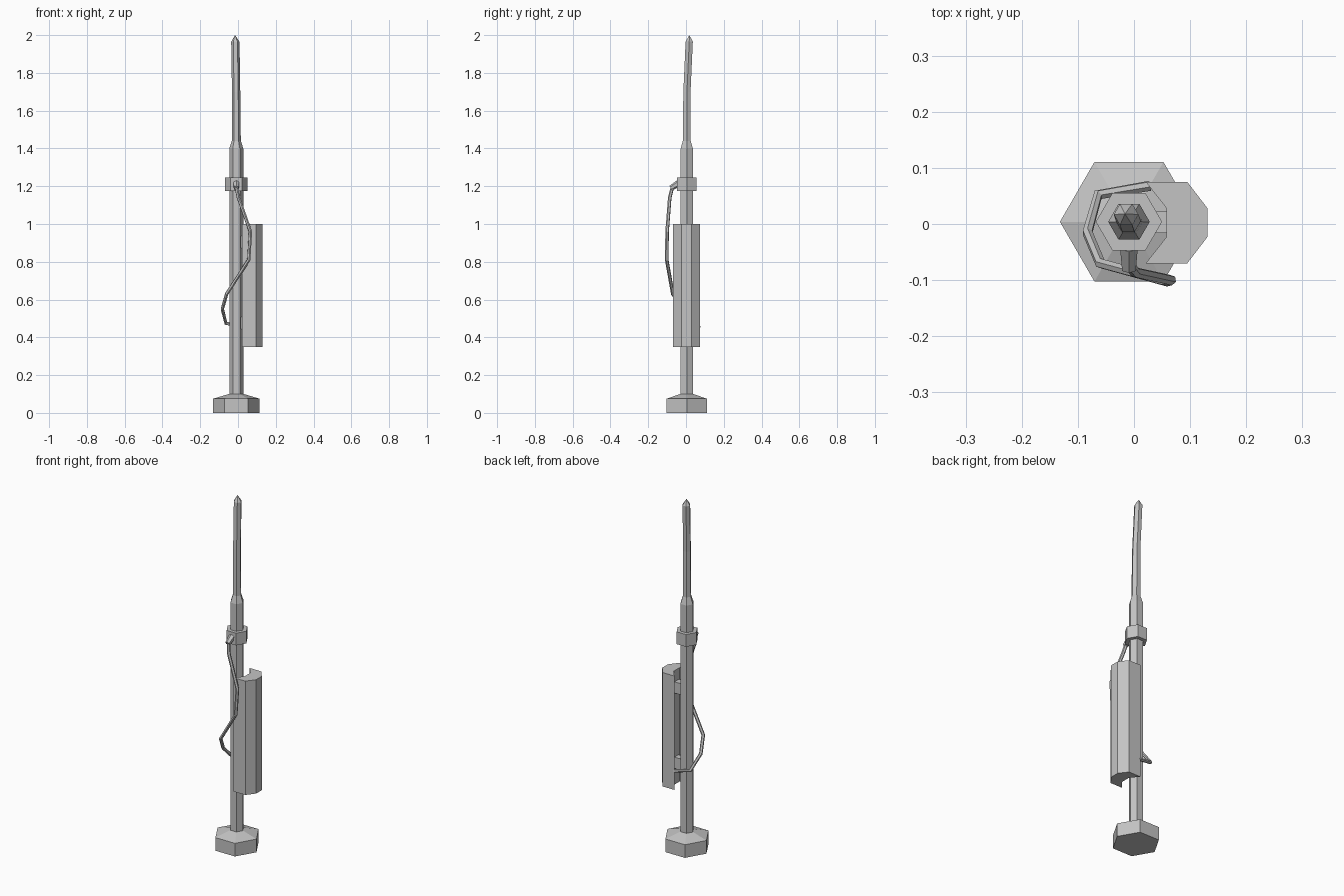
import bpy, bmesh, math
from mathutils import Vector

cube = bpy.data.objects.get("Cube")
if cube:
    bpy.data.objects.remove(cube, do_unlink=True)

grey = bpy.data.materials.new("metal_grey")
grey.use_nodes = True
COLOUR = (0.55, 0.55, 0.55, 1)
grey.diffuse_color = COLOUR
for node in grey.node_tree.nodes:
    if node.type == 'BSDF_PRINCIPLED':
        node.inputs["Base Color"].default_value = COLOUR

CX, CY = -0.009, 0.004  # mast axis


def add_object(name, bm):
    bmesh.ops.recalc_face_normals(bm, faces=bm.faces[:])
    mesh = bpy.data.meshes.new(name)
    bm.to_mesh(mesh)
    bm.free()
    mesh.materials.append(grey)
    obj = bpy.data.objects.new(name, mesh)
    bpy.context.collection.objects.link(obj)
    return obj


def hex_loft(name, rings):
    """Six-sided loft through rings of (x, y, z, radius); radius 0 is a point."""
    bm = bmesh.new()
    loops = []
    for x, y, z, r in rings:
        angles = [math.tau * i / 6 for i in range(6)] if r else [0]
        loops.append([bm.verts.new((x + r * math.cos(a), y + r * math.sin(a), z)) for a in angles])
    for low, high in zip(loops, loops[1:]):
        for i in range(6):
            j = (i + 1) % 6
            if len(high) == 1:
                bm.faces.new((low[i], low[j], high[0]))
            else:
                bm.faces.new((low[i], low[j], high[j], high[i]))
    for loop in (loops[0], loops[-1]):
        if len(loop) > 1:
            bm.faces.new(loop)
    return add_object(name, bm)


def prism(name, outline, z0, z1):
    bm = bmesh.new()
    face = bm.faces.new([bm.verts.new((x, y, z0)) for x, y in outline])
    top = bmesh.ops.extrude_face_region(bm, geom=[face], use_keep_orig=True)["geom"]
    for v in top:
        if isinstance(v, bmesh.types.BMVert):
            v.co.z = z1
    return add_object(name, bm)


# Hexagonal foot, shaft, collar and slightly bent upper rod
hex_loft("foot", [(CX, CY, 0, 0.123), (CX, CY, 0.075, 0.123), (CX, CY, 0.1, 0.04)])
hex_loft("shaft", [(CX, CY, 0.09, 0.037), (CX, CY, 1.4, 0.037), (CX, CY, 1.44, 0.024)])
hex_loft("collar", [(CX, CY, 1.175, 0.059), (CX, CY, 1.245, 0.059)])
hex_loft("upper_rod", [
    (CX, CY, 1.43, 0.024), (-0.01, 0.005, 1.7, 0.022),
    (-0.014, 0.017, 1.965, 0.022), (-0.016, 0.018, 2.0, 0)])

# Curved side shield, hollowed toward the shaft
prism("side_shield", [
    (0.021, 0.075), (0.095, 0.075), (0.131, 0.028), (0.131, -0.023),
    (0.095, -0.07), (0.021, -0.07), (0.058, -0.023), (0.058, 0.028)], 0.35, 1.0)

# Brackets holding the shield
for label, z in (("lower", 0.475), ("upper", 0.905)):
    prism(label + "_bracket", [(0.01, -0.016), (0.065, -0.016),
                               (0.065, 0.022), (0.01, 0.022)], z - 0.032, z + 0.032)

# Hose nozzle on the collar front
start, end = Vector((CX, -0.04, 1.215)), Vector((CX, -0.08, 1.19))
axis = end - start
bm = bmesh.new()
bmesh.ops.create_cone(bm, cap_ends=True, segments=6, radius1=0.018, radius2=0.014, depth=axis.length)
turn = axis.to_track_quat('Z', 'Y').to_matrix().to_4x4()
bmesh.ops.transform(bm, matrix=turn, verts=bm.verts[:])
bmesh.ops.translate(bm, vec=(start + end) / 2, verts=bm.verts[:])
add_object("hose_nozzle", bm)

# Hanging hose that wraps round behind the shaft to the shield
path = [(CX, -0.072, 1.195), (0.002, -0.086, 1.14), (0.066, -0.1, 0.96), (0.057, -0.102, 0.81),
        (-0.06, -0.07, 0.63), (-0.083, -0.015, 0.55), (-0.064, 0.052, 0.475), (0.028, 0.068, 0.455)]
curve = bpy.data.curves.new("hose", 'CURVE')
curve.dimensions = '3D'
curve.bevel_depth = 0.0095
curve.bevel_resolution = 1
curve.use_fill_caps = True
spline = curve.splines.new('POLY')
spline.points.add(len(path) - 1)
for point, co in zip(spline.points, path):
    point.co = (*co, 1)
spline.use_smooth = False
curve.materials.append(grey)
bpy.context.collection.objects.link(bpy.data.objects.new("hose", curve))
